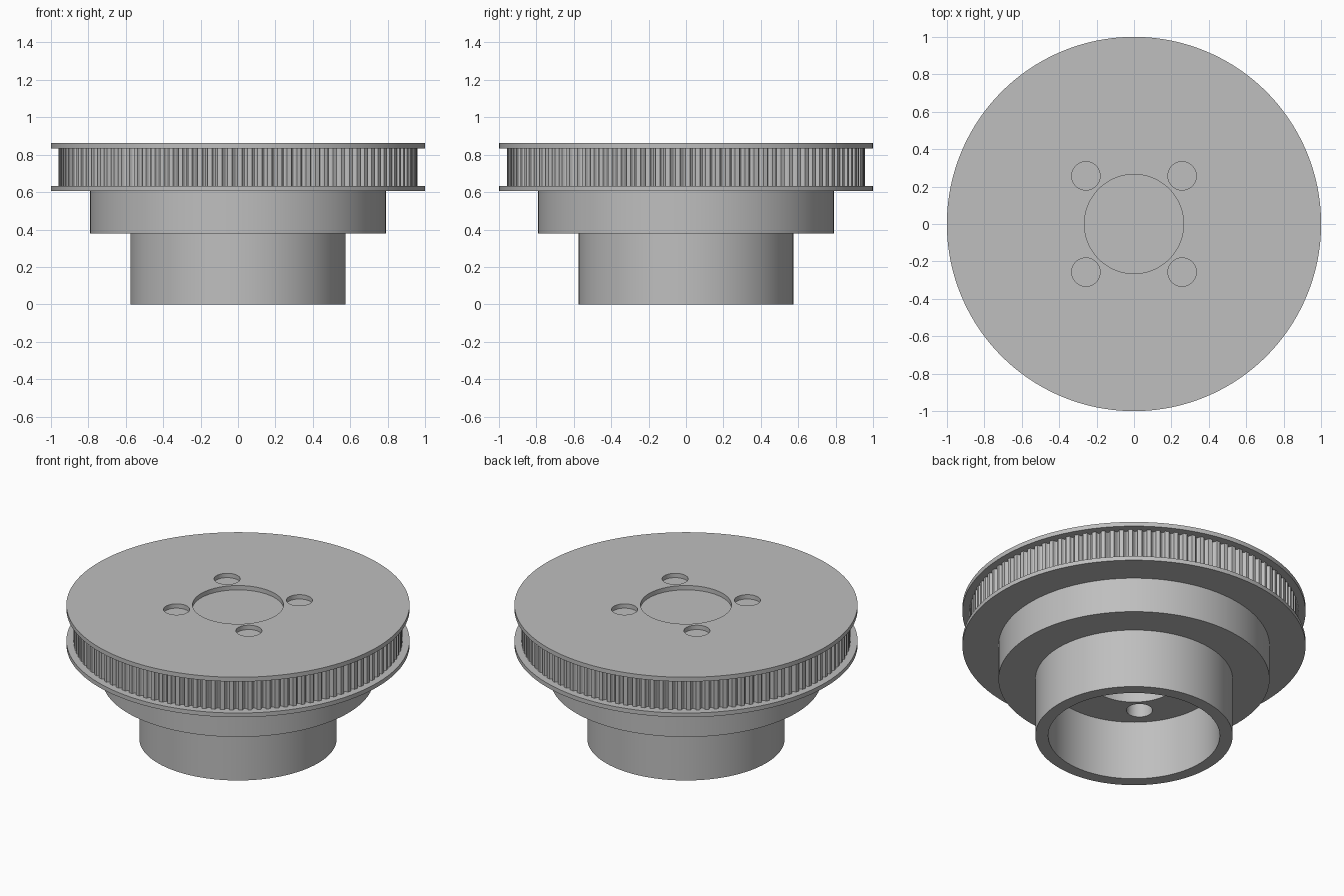
import bpy
import bmesh
from math import cos, sin, pi, radians, tau

cube = bpy.data.objects.get("Cube")
if cube:
    bpy.data.objects.remove(cube, do_unlink=True)

# One plain metal colour
grey = bpy.data.materials.new("machined_grey")
grey.use_nodes = True
colour = (0.52, 0.52, 0.52, 1)
grey.diffuse_color = colour
grey.node_tree.nodes["Principled BSDF"].inputs["Base Color"].default_value = colour


def circle(radius, x=0, y=0, sides=160):
    return [(x + radius * cos(tau * i / sides), y + radius * sin(tau * i / sides))
            for i in range(sides)]


def toothed_outline(teeth, outer, depth):
    """Flat lands separated by rounded belt grooves."""
    points = []
    pitch = tau / teeth
    for t in range(teeth):
        start = t * pitch
        points.append((outer, start))
        for k in range(7):
            f = k / 6
            points.append((outer - depth * sin(pi * f) ** 0.6,
                           start + pitch * (0.4 + 0.56 * f)))
    return [(r * cos(a), r * sin(a)) for r, a in points]


def extrude_outline(name, loops, bottom, top):
    """Extrude an outer loop with any inner loops as holes."""
    bm = bmesh.new()
    for loop in loops:
        verts = [bm.verts.new((x, y, bottom)) for x, y in loop]
        for i, v in enumerate(verts):
            bm.edges.new((verts[i - 1], v))
    bmesh.ops.triangle_fill(bm, use_beauty=True, edges=bm.edges[:], normal=(0, 0, 1))
    result = bmesh.ops.extrude_face_region(bm, geom=bm.faces[:], use_keep_orig=True)
    moved = [g for g in result["geom"] if isinstance(g, bmesh.types.BMVert)]
    bmesh.ops.translate(bm, verts=moved, vec=(0, 0, top - bottom))
    bmesh.ops.recalc_face_normals(bm, faces=bm.faces[:])
    mesh = bpy.data.meshes.new(name)
    bm.to_mesh(mesh)
    bm.free()
    mesh.materials.append(grey)
    obj = bpy.data.objects.new(name, mesh)
    bpy.context.collection.objects.link(obj)
    return obj


# Centre bore and four bolt holes
holes = [circle(0.265, sides=96)]
holes += [circle(0.076, sx * 0.257, sy * 0.257, 48) for sx in (-1, 1) for sy in (-1, 1)]

parts = [
    # Hollow hub at the bottom
    extrude_outline("hub_sleeve", [circle(0.575), circle(0.50)], 0, 0.38),
    # Stepped collar, drilled from below
    extrude_outline("collar", [circle(0.79)] + holes, 0.38, 0.605),
    # Belt wheel between its two flanges
    extrude_outline("lower_flange", [circle(1.0)], 0.605, 0.632),
    extrude_outline("toothed_wheel", [toothed_outline(112, 0.958, 0.022)], 0.632, 0.834),
    extrude_outline("upper_flange", [circle(1.0)] + holes, 0.834, 0.862),
]

bpy.ops.object.select_all(action="DESELECT")
for part in parts:
    part.select_set(True)
bpy.context.view_layer.objects.active = parts[0]
bpy.ops.object.shade_smooth_by_angle(angle=radians(30))
